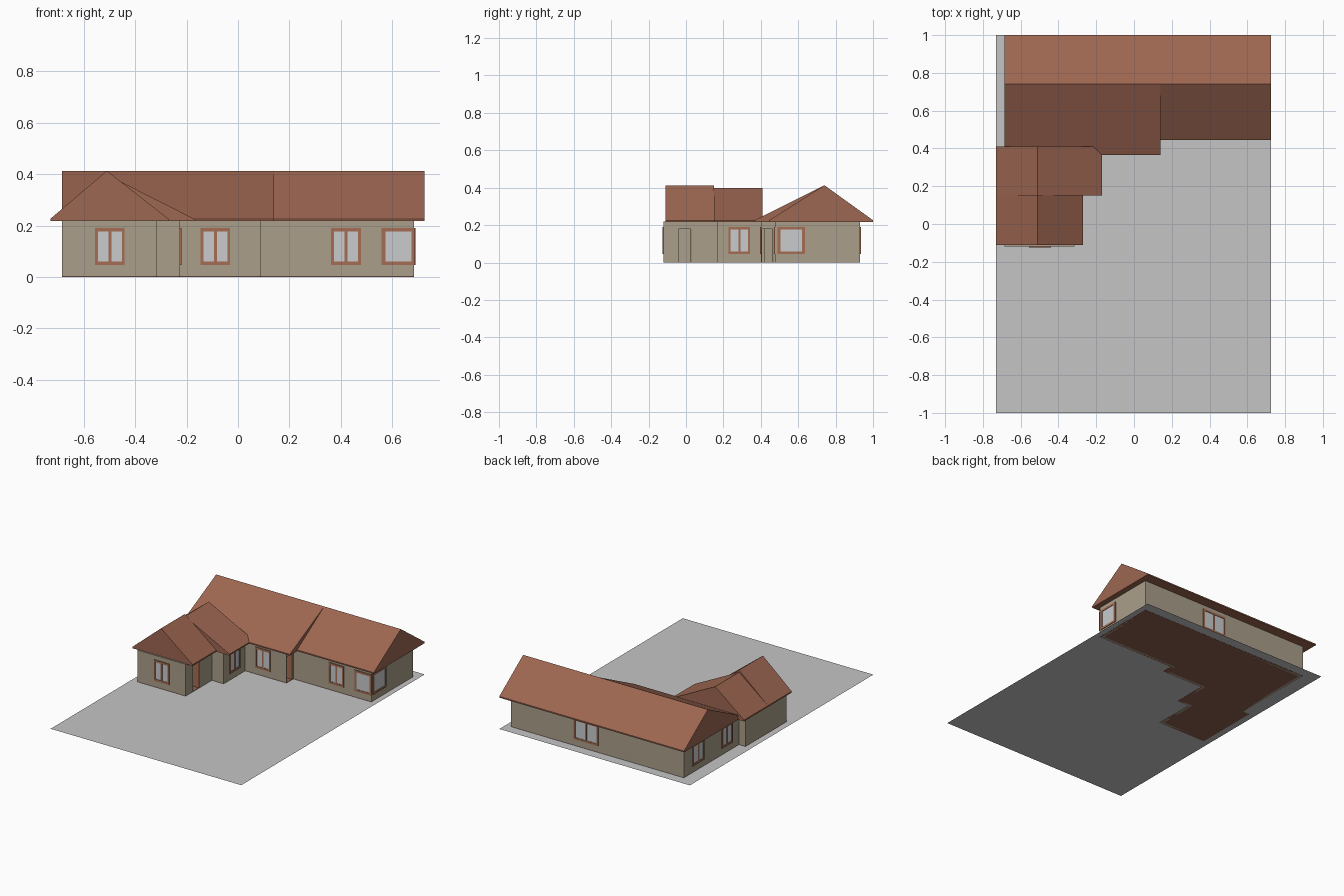
import bpy, bmesh, math
from mathutils import Matrix, Vector

if "Cube" in bpy.data.objects:
    bpy.data.objects.remove(bpy.data.objects["Cube"])


def material(name, rgb):
    m = bpy.data.materials.new(name)
    m.diffuse_color = (*rgb, 1)
    m.use_nodes = True
    m.node_tree.nodes["Principled BSDF"].inputs["Base Color"].default_value = m.diffuse_color
    return m


ROOF = material("roof_brown", (0.34, 0.135, 0.083))
WALL = material("wall_beige", (0.40, 0.345, 0.255))
FRAME = material("frame_brown", (0.38, 0.15, 0.085))
GLASS = material("glass_grey", (0.58, 0.60, 0.61))
GROUND = material("ground_grey", (0.56, 0.56, 0.56))
FLOOR = material("floor_brown", (0.27, 0.115, 0.075))


def finish(name, bm, mat):
    bmesh.ops.recalc_face_normals(bm, faces=bm.faces)
    me = bpy.data.meshes.new(name)
    bm.to_mesh(me)
    bm.free()
    ob = bpy.data.objects.new(name, me)
    bpy.context.collection.objects.link(ob)
    if mat:
        me.materials.append(mat)
    return ob


def boxes(name, limits, mat, matrix=Matrix()):
    """One object from several boxes, each (x0, x1, y0, y1, z0, z1)."""
    bm = bmesh.new()
    for x0, x1, y0, y1, z0, z1 in limits:
        mid = Vector(((x0 + x1) / 2, (y0 + y1) / 2, (z0 + z1) / 2))
        size = Matrix.Diagonal((x1 - x0, y1 - y0, z1 - z0, 1))
        bmesh.ops.create_cube(bm, size=1, matrix=matrix @ Matrix.Translation(mid) @ size)
    return finish(name, bm, mat)


def prism(name, ring, offset, mat):
    """Closed solid from a ring of points swept by an offset."""
    bm = bmesh.new()
    face = bm.faces.new([bm.verts.new(p) for p in ring])
    new = bmesh.ops.extrude_face_region(bm, geom=[face])["geom"]
    if face not in bm.faces:
        bm.faces.new([v for v in bm.verts][:len(ring)])
    moved = [g for g in new if isinstance(g, bmesh.types.BMVert)]
    bmesh.ops.translate(bm, verts=moved, vec=offset)
    return finish(name, bm, mat)


def gable(name, low, ridge, high, top, start, end, along_x):
    """Gable roof with a thin eave edge; low/ridge/high lie across the ridge."""
    z0, z1 = 0.217, 0.226
    prof = [(low, z0), (high, z0), (high, z1), (ridge, top), (low, z1)]
    if along_x:
        return prism(name, [(start, a, z) for a, z in prof], (end - start, 0, 0), ROOF)
    return prism(name, [(a, start, z) for a, z in prof], (0, end - start, 0), ROOF)


def window(name, x, y, turn, width, panes=2, rim=0.011):
    """Framed window on a wall; turn rotates it from facing front."""
    m = Matrix.Translation((x, y, 0)) @ Matrix.Rotation(math.radians(turn), 4, "Z")
    h, z0, z1 = width / 2, 0.046, 0.19
    bars = [(-h, h, -0.005, 0.001, z0, z0 + 0.014), (-h, h, -0.005, 0.001, z1 - 0.014, z1)]
    for i in range(panes + 1):
        c = -h + rim / 2 + i * (width - rim) / panes
        bars.append((c - rim / 2, c + rim / 2, -0.005, 0.001, z0 + 0.014, z1 - 0.014))
    boxes(name + "_frame", bars, FRAME, m)
    boxes(name + "_glass", [(-h + 0.005, h - 0.005, -0.002, 0.001, z0 + 0.005, z1 - 0.005)], GLASS, m)


# Ground sheet
bm = bmesh.new()
bm.faces.new([bm.verts.new(p) for p in
              [(-0.73, -1, 0.001), (0.725, -1, 0.001), (0.725, 1, 0.001), (-0.73, 1, 0.001)]])
finish("ground_sheet", bm, GROUND)

# Floor slab and outer walls from the same footprint
plan = [(-0.635, 0.93), (-0.635, 0.33), (-0.685, 0.33), (-0.685, -0.12),
        (-0.315, -0.12), (-0.315, 0.165), (-0.225, 0.165), (-0.225, 0.40),
        (0.09, 0.40), (0.09, 0.475), (0.685, 0.475), (0.685, 0.93)]
prism("floor_slab", [(x, y, 0) for x, y in plan], (0, 0, 0.003), FLOOR)

bm = bmesh.new()
lower = [bm.verts.new((x, y, 0)) for x, y in plan]
upper = [bm.verts.new((x, y, 0.22)) for x, y in plan]
for i in range(len(plan)):
    j = (i + 1) % len(plan)
    bm.faces.new((lower[i], lower[j], upper[j], upper[i]))
walls = finish("outer_walls", bm, WALL)
solid = walls.modifiers.new("thickness", "SOLIDIFY")
solid.thickness, solid.offset, solid.use_even_offset = 0.02, -1, True

# Doorways with doors standing open inward
for name, x, y0, y1 in (("wing_door", -0.315, -0.04, 0.03), ("main_door", 0.09, 0.406, 0.468)):
    cutter = boxes(name + "_cutter", [(x - 0.04, x + 0.03, y0, y1, -0.05, 0.18)], None)
    cutter.hide_render = True
    cutter.hide_viewport = True
    cut = walls.modifiers.new(name, "BOOLEAN")
    cut.operation, cut.object, cut.solver = "DIFFERENCE", cutter, "EXACT"
    boxes(name + "_leaf", [(x - 0.07, x, y1 - 0.006, y1, 0.003, 0.178)], FRAME)

# Roofs
gable("main_roof_left", 0.365, 0.74, 1.0, 0.413, -0.685, 0.14, True)
gable("main_roof_right", 0.445, 0.74, 1.0, 0.413, 0.14, 0.725, True)
gable("wing_roof_front", -0.73, -0.51, -0.27, 0.413, -0.11, 0.15, False)
gable("wing_roof_back", -0.73, -0.51, -0.17, 0.398, 0.15, 0.41, False)

# Windows: front, right, back, left
window("front_wing_window", -0.498, -0.12, 0, 0.115)
window("front_middle_window", -0.088, 0.40, 0, 0.115)
window("front_right_window", 0.42, 0.475, 0, 0.115)
window("front_corner_window", 0.624, 0.475, 0, 0.13, 1, 0.015)
window("side_corner_window", 0.685, 0.562, 90, 0.146, 1, 0.015)
window("side_wing_window", -0.225, 0.285, 90, 0.115)
window("back_window", 0.11, 0.93, 180, 0.185)
window("left_back_window", -0.635, 0.775, -90, 0.125)
window("left_front_window", -0.635, 0.46, -90, 0.115)
